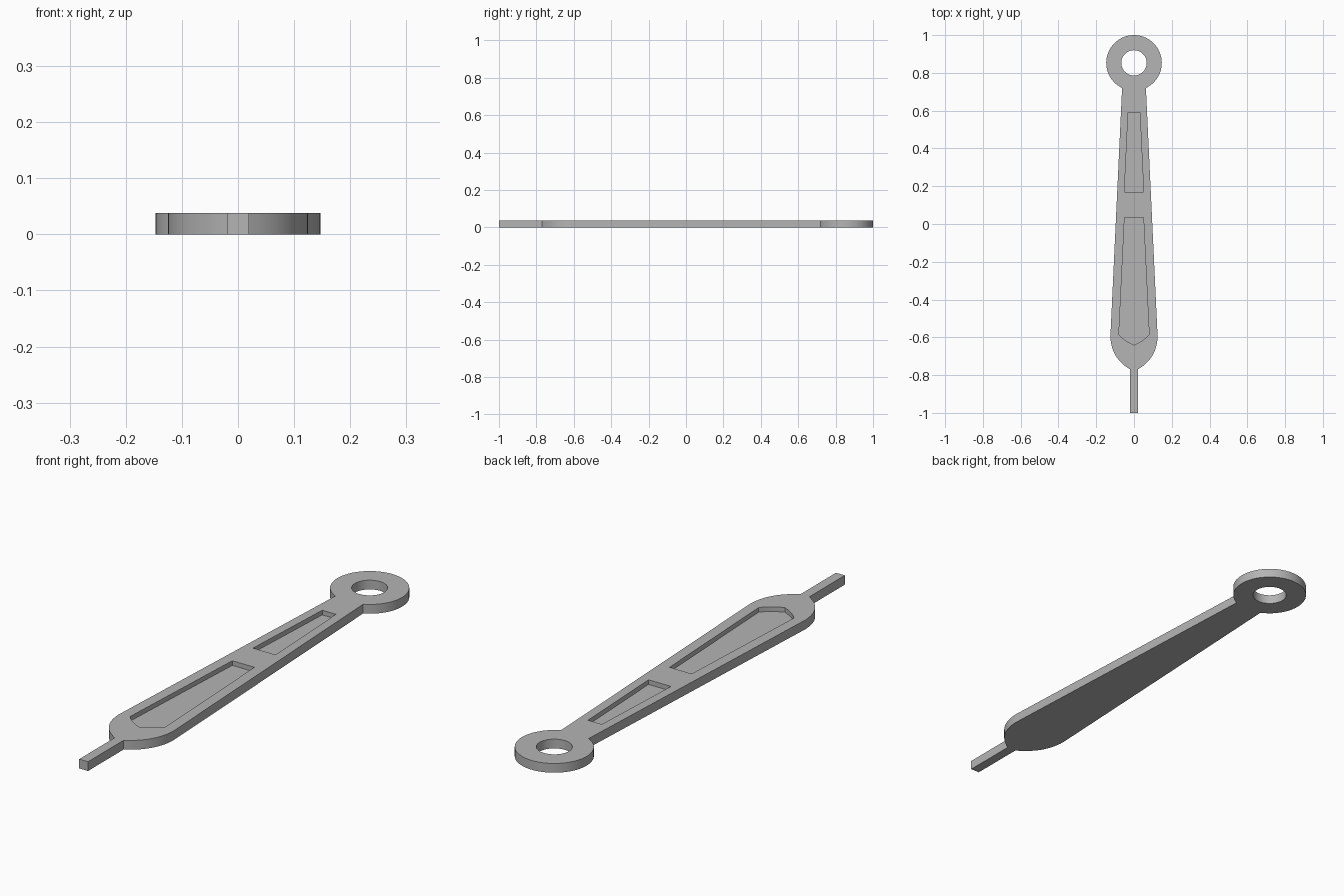
import bpy, bmesh, math
from mathutils import Vector

cube = bpy.data.objects.get("Cube")
if cube:
    bpy.data.objects.remove(cube, do_unlink=True)

THICK = 0.038
FLOOR = 0.019
RING_Y, RING_R, HOLE_R = 0.853, 0.147, 0.067

grey = bpy.data.materials.new("plain grey")
grey.use_nodes = True
colour = (0.46, 0.46, 0.46, 1)
grey.diffuse_color = colour
grey.node_tree.nodes["Principled BSDF"].inputs["Base Color"].default_value = colour


def arc(cy, r, start, end, steps):
    return [(r * math.cos(a), cy + r * math.sin(a))
            for a in (start + (end - start) * i / steps for i in range(steps + 1))]


def bowed(p, q, bow, steps):
    """Curve from p to q, pushed sideways by bow at the middle."""
    p, q = Vector(p), Vector(q)
    d = (q - p).normalized()
    side = Vector((d.y, -d.x))
    pts = []
    for i in range(steps + 1):
        t = i / steps
        pts.append(tuple(p.lerp(q, t) + side * bow * 4 * t * (1 - t)))
    return pts


def mirrored(half):
    """Close a right-hand outline with its mirror image."""
    return half + [(-x, y) for x, y in reversed(half) if x > 1e-5]


def prism(name, outline, z0, z1):
    bm = bmesh.new()
    face = bm.faces.new([bm.verts.new((x, y, z0)) for x, y in outline])
    out = bmesh.ops.extrude_face_region(bm, geom=[face])
    top = [v for v in out["geom"] if isinstance(v, bmesh.types.BMVert)]
    bmesh.ops.translate(bm, verts=top, vec=(0, 0, z1 - z0))
    bmesh.ops.recalc_face_normals(bm, faces=bm.faces[:])
    mesh = bpy.data.meshes.new(name)
    bm.to_mesh(mesh)
    bm.free()
    mesh.materials.append(grey)
    ob = bpy.data.objects.new(name, mesh)
    bpy.context.collection.objects.link(ob)
    return ob


# Hand outline: ring, tapered blade, concave shoulders, narrow tip
neck = 0.063
neck_angle = -math.acos(neck / RING_R)
half = arc(RING_Y, RING_R, math.pi / 2, neck_angle, 40)
half += bowed((0.125, -0.597), (0.02, -0.77), -0.028, 14)
half += [(0.02, -1)]
hand = prism("clock_hand", mirrored(half), 0, THICK)

# Ring hole and the two recessed panels
hole = arc(RING_Y, HOLE_R, 0, math.tau, 48)[:-1]
upper = mirrored([(0.031, 0.59), (0.051, 0.17)])
lower = mirrored([(0.05, 0.035)] + bowed((0.08, -0.585), (0, -0.64), -0.006, 8))
cutters = [prism("hole_cutter", hole, -0.1, 0.1),
           prism("upper_panel_cutter", upper, FLOOR, 0.1),
           prism("lower_panel_cutter", lower, FLOOR, 0.1)]

bpy.ops.object.select_all(action='DESELECT')
bpy.context.view_layer.objects.active = hand
hand.select_set(True)
for cutter in cutters:
    cutter.hide_render = True
    mod = hand.modifiers.new(cutter.name, 'BOOLEAN')
    mod.operation = 'DIFFERENCE'
    mod.solver = 'EXACT'
    mod.object = cutter
    bpy.ops.object.modifier_apply(modifier=mod.name)
    bpy.data.objects.remove(cutter, do_unlink=True)

bpy.ops.object.shade_smooth_by_angle(angle=math.radians(25))
